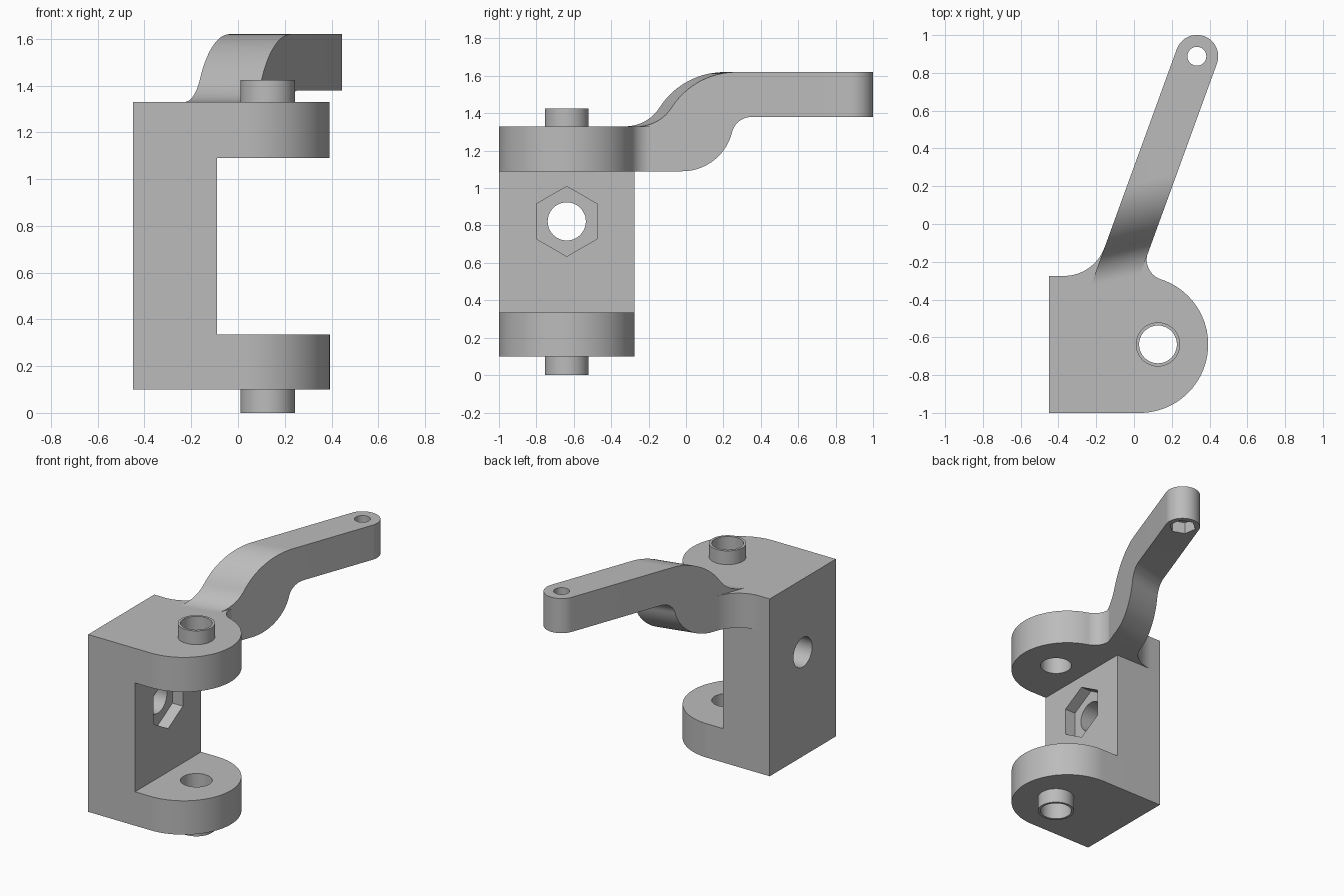
import bpy, bmesh
from math import sin, cos, radians, tan, acos, degrees
from mathutils import Vector

if "Cube" in bpy.data.objects:
    bpy.data.objects.remove(bpy.data.objects["Cube"], do_unlink=True)

grey = bpy.data.materials.new("mid_grey")
grey.use_nodes = True
grey.diffuse_color = (0.5, 0.5, 0.5, 1)
grey.node_tree.nodes["Principled BSDF"].inputs["Base Color"].default_value = (0.5, 0.5, 0.5, 1)


def arc(cx, cy, r, a0, a1, n=24):
    angles = [radians(a0 + (a1 - a0) * i / n) for i in range(n + 1)]
    return [(cx + r * cos(a), cy + r * sin(a)) for a in angles]


def sweep(name, points, direction):
    """Closed polygon pushed along a direction."""
    bm = bmesh.new()
    face = bm.faces.new([bm.verts.new(p) for p in points])
    moved = bmesh.ops.extrude_face_region(bm, geom=[face])["geom"]
    bmesh.ops.translate(bm, vec=direction, verts=[v for v in moved if isinstance(v, bmesh.types.BMVert)])
    bmesh.ops.recalc_face_normals(bm, faces=bm.faces)
    mesh = bpy.data.meshes.new(name)
    bm.to_mesh(mesh)
    bm.free()
    mesh.materials.append(grey)
    obj = bpy.data.objects.new(name, mesh)
    bpy.context.collection.objects.link(obj)
    return obj


def prism(name, outline, z0, z1):
    return sweep(name, [(x, y, z0) for x, y in outline], (0, 0, z1 - z0))


def prism_x(name, outline, x0, x1):
    return sweep(name, [(x0, y, z) for y, z in outline], (x1 - x0, 0, 0))


def ring(cx, cy, r, n=48, start=0):
    return arc(cx, cy, r, start, start + 360, n)[:-1]


def activate(obj):
    bpy.ops.object.select_all(action="DESELECT")
    obj.select_set(True)
    bpy.context.view_layer.objects.active = obj


def combine(obj, tool, operation="DIFFERENCE"):
    mod = obj.modifiers.new("cut", "BOOLEAN")
    mod.operation, mod.object, mod.solver = operation, tool, "EXACT"
    activate(obj)
    bpy.ops.object.modifier_apply(modifier=mod.name)
    bpy.data.objects.remove(tool, do_unlink=True)


# Main dimensions
LEFT, FRONT, BACK = -0.45, -1.0, -0.275
MID = (FRONT + BACK) / 2
R = (BACK - FRONT) / 2
LUG_X, PIN_X = 0.03, 0.127
LOW, LOW_TOP, HIGH, TOP = 0.10, 0.335, 1.09, 1.33
LEAN = 20

# Lower lug and spine
lower_lug = prism("lower_lug", [(LEFT, FRONT)] + arc(LUG_X, MID, R, -90, 90, 48) + [(LEFT, BACK)], LOW, LOW_TOP)
spine = prism("spine", [(LEFT, FRONT), (-0.09, FRONT), (-0.09, BACK), (LEFT, BACK)], LOW_TOP, HIGH)

# Upper lug with filleted neck toward the arm
upper_lug = prism(
    "upper_lug",
    [(LEFT, FRONT)]
    + arc(LUG_X, MID, R, -90, 71.8, 48)
    + arc(0.178, -0.188, 0.111, 251.8, 180 - LEAN)[1:]
    + arc(-0.372, BACK + 0.23, 0.23, -LEAN, -90)
    + [(LEFT, BACK)],
    HIGH, TOP)

# Thin-walled bosses above and below the lugs
lower_boss = prism("lower_boss", ring(PIN_X, MID, 0.117), 0, LOW)
upper_boss = prism("upper_boss", ring(PIN_X, MID, 0.117), TOP, 1.425)
for part in (lower_lug, upper_lug, lower_boss, upper_boss):
    combine(part, prism("bore", ring(PIN_X, MID, 0.1), -0.2, 1.8))

# Cross bolt hole and nut pocket in the spine
combine(spine, prism_x("bolt_hole", ring(MID, 0.822, 0.102), -0.6, 0.1))
combine(spine, prism_x("nut_pocket", ring(MID, 0.822, 0.187, 6, 30), -0.17, 0.1))


# Cranked arm: S-bend profile trimmed by its plan outline
def s_bend(y0, z0, y1, z1, share):
    dy, dz = y1 - y0, z1 - z0
    total = (dy * dy + dz * dz) / (2 * dz)
    turn = degrees(acos(1 - dz / total))
    r0, r1 = total * share, total * (1 - share)
    return (arc(y0, z0 + r0, r0, -90, -90 + turn, 20)
            + arc(y1, z1 - r1, r1, 90 + turn, 90, 20)[1:])


tip = Vector((0.333, 0.888))
along = Vector((sin(radians(LEAN)), cos(radians(LEAN))))
side = Vector((along.y, -along.x))
HALF = 0.113
edge = tip + side * HALF

top_line = s_bend(-0.26, TOP, 0.27, 1.62, 0.345)
bottom_line = s_bend(-0.02, HIGH, 0.35, 1.38, 0.72)
profile = [(-0.26, HIGH)] + bottom_line + [(1.2, 1.38), (1.2, 1.62)] + top_line[::-1]
shear = Vector((1, 0.245, 0))
arm = sweep(
    "arm",
    [Vector((edge.x + (y - edge.y) * tan(radians(LEAN)), y, z)) + shear * 0.1 for y, z in profile],
    shear * -0.5)
start = tip - along * 1.4
plan = ([tuple(start - side * HALF), tuple(start + side * HALF)]
        + arc(tip.x, tip.y, HALF, -LEAN, 180 - LEAN, 32))
combine(arm, prism("arm_plan", plan, 0.9, 1.8), "INTERSECT")

# Tip hole with a hexagonal pocket underneath
combine(arm, prism("tip_hole", ring(tip.x, tip.y, 0.05, 32), 1.2, 1.8))
combine(arm, prism("tip_pocket", ring(tip.x, tip.y, 0.087, 6, 40), 1.2, 1.46))

for part in (lower_lug, spine, upper_lug, lower_boss, upper_boss, arm):
    activate(part)
    bpy.ops.object.shade_smooth_by_angle(angle=radians(30))
